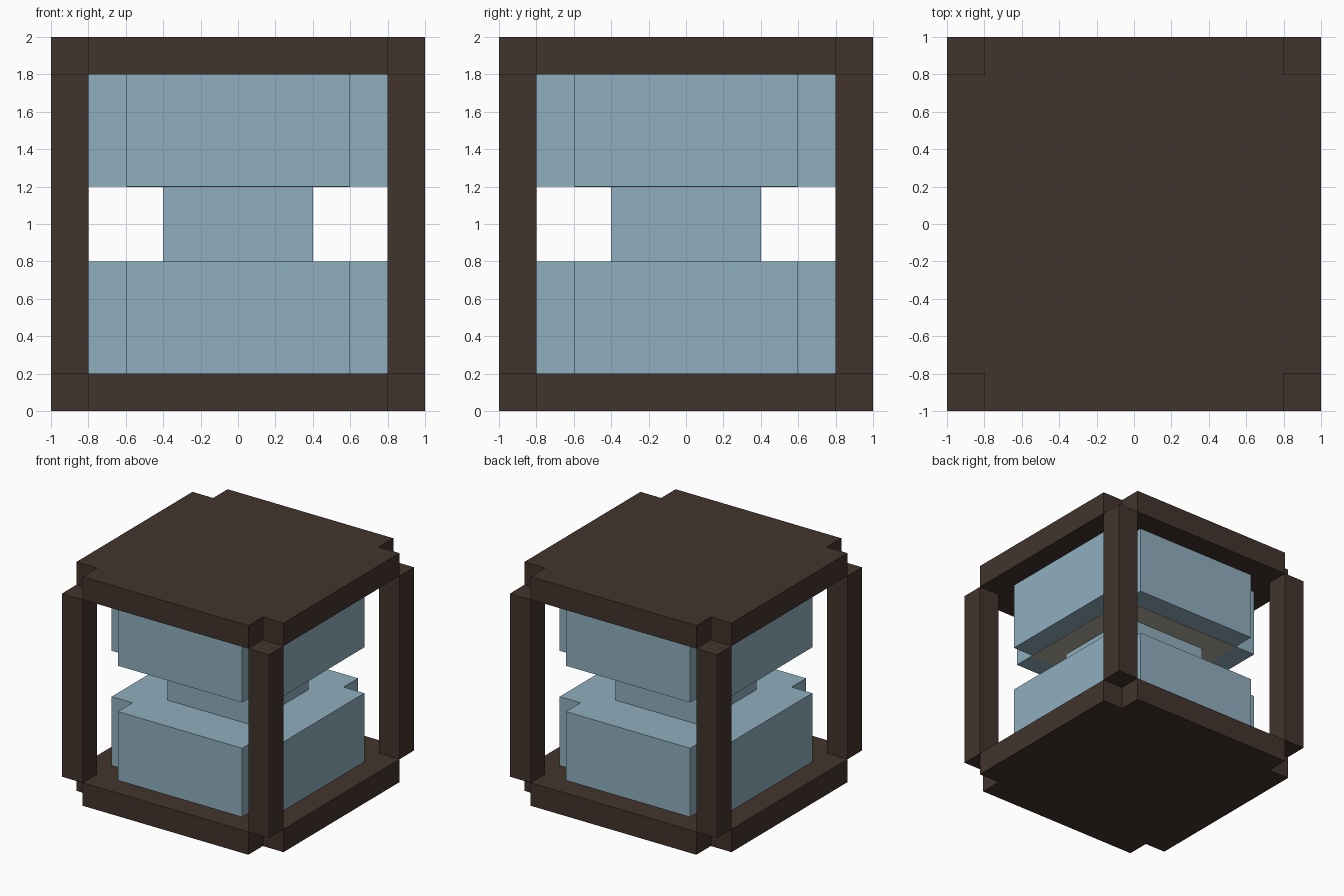
import bpy
import bmesh

cube = bpy.data.objects.get("Cube")
if cube:
    bpy.data.objects.remove(cube, do_unlink=True)


def make_material(name, rgb):
    """Flat material from 0-255 sRGB values."""
    lin = [((c / 255 + 0.055) / 1.055) ** 2.4 for c in rgb]
    mat = bpy.data.materials.new(name)
    mat.use_nodes = True
    mat.diffuse_color = (*lin, 1)
    bsdf = mat.node_tree.nodes["Principled BSDF"]
    bsdf.inputs["Base Color"].default_value = (*lin, 1)
    bsdf.inputs["Roughness"].default_value = 0.9
    return mat


wood = make_material("dark wood", (66, 52, 45))
glass = make_material("pale blue glass", (144, 175, 191))
sand = make_material("sand", (183, 177, 160))


def prism(name, outline, z0, z1, mat):
    """Extrude a flat outline from z0 to z1."""
    bm = bmesh.new()
    base = bm.faces.new([bm.verts.new((x, y, z0)) for x, y in outline])
    top = bmesh.ops.extrude_face_region(bm, geom=[base])["geom"]
    verts = [v for v in top if isinstance(v, bmesh.types.BMVert)]
    bmesh.ops.translate(bm, verts=verts, vec=(0, 0, z1 - z0))
    bmesh.ops.recalc_face_normals(bm, faces=bm.faces)
    mesh = bpy.data.meshes.new(name)
    bm.to_mesh(mesh)
    bm.free()
    mesh.materials.append(mat)
    obj = bpy.data.objects.new(name, mesh)
    bpy.context.collection.objects.link(obj)
    return obj


def square(half, cx=0, cy=0):
    return [(cx + sx * half, cy + sy * half)
            for sx, sy in ((-1, -1), (1, -1), (1, 1), (-1, 1))]


def notched_square(half, notch):
    """Square with a square bite taken out of each corner."""
    h, i = half, half - notch
    pts = []
    for sx, sy in ((-1, -1), (1, -1), (1, 1), (-1, 1)):
        corner = [(sx * h, sy * i), (sx * i, sy * i), (sx * i, sy * h)]
        pts += corner if sx * sy > 0 else corner[::-1]
    return pts


# Wooden frame: two notched plates and four corner posts
prism("base_plate", notched_square(1, 0.2), 0, 0.2, wood)
prism("top_plate", notched_square(1, 0.2), 1.8, 2, wood)
for side, sx in (("right", -1), ("left", 1)):
    for end, sy in (("front", -1), ("back", 1)):
        prism(f"{end}_{side}_post", square(0.1, sx * 0.9, sy * 0.9), 0.2, 1.8, wood)

# Glass bulbs joined by a narrow neck
prism("lower_bulb", notched_square(0.8, 0.2), 0.2, 0.8, glass)
prism("upper_bulb", notched_square(0.8, 0.2), 1.2, 1.8, glass)
prism("neck", square(0.4), 0.8, 1.2, glass)

# Sand showing at the underside of the upper bulb
prism("upper_sand", square(0.6), 1.197, 1.205, sand)
